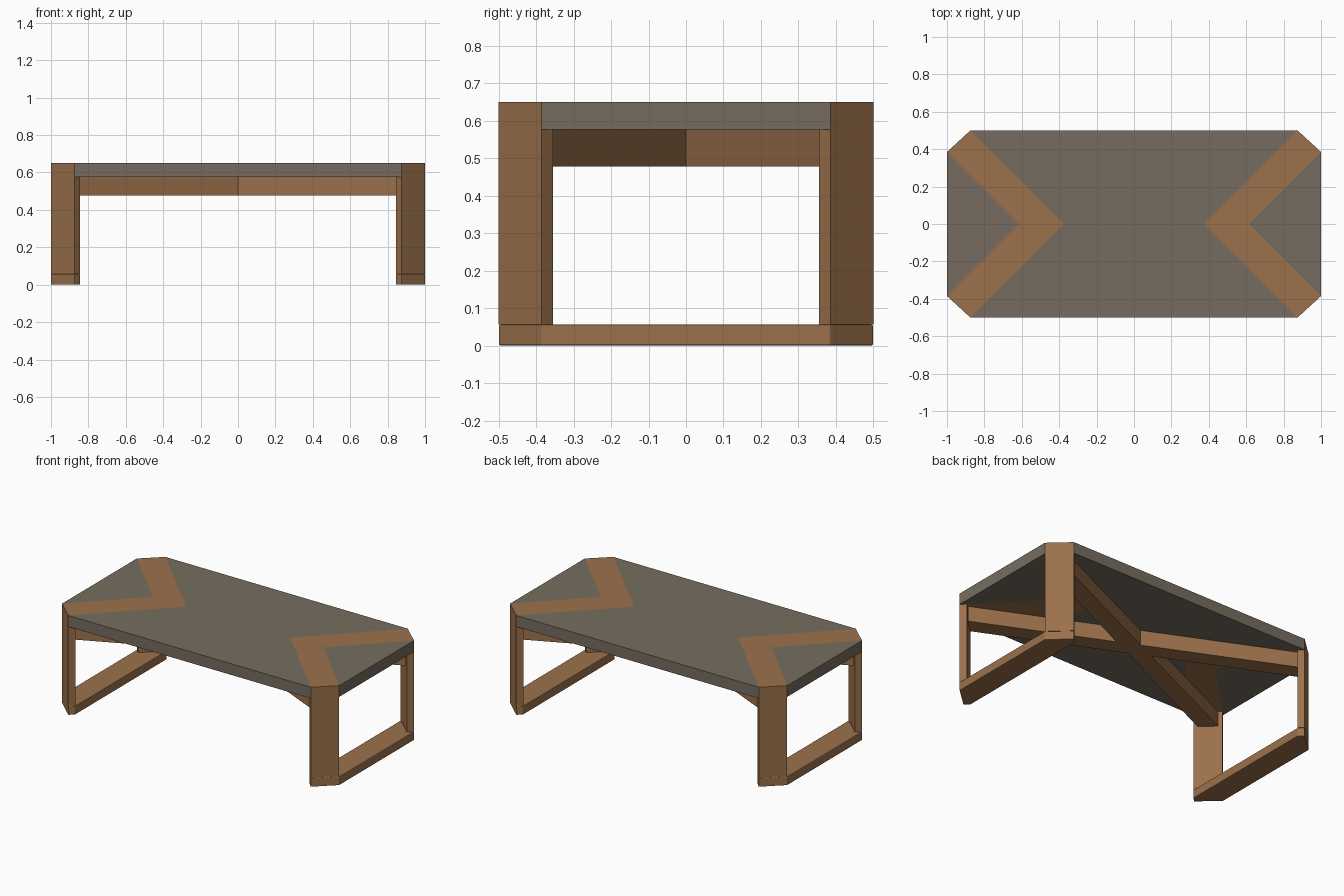
import bpy, bmesh, math

cube = bpy.data.objects.get("Cube")
if cube:
    bpy.data.objects.remove(cube, do_unlink=True)


def make_material(name, rgb):
    mat = bpy.data.materials.new(name)
    mat.use_nodes = True
    color = (*rgb, 1.0)
    mat.diffuse_color = color
    mat.node_tree.nodes["Principled BSDF"].inputs["Base Color"].default_value = color
    return mat


wood = make_material("warm wood", (0.33, 0.165, 0.071))
slate = make_material("grey slate", (0.18, 0.152, 0.115))


def prism(name, outline, z0, z1, mat, bevel=0.0):
    """Extrude a plan outline from z0 to z1."""
    bm = bmesh.new()
    base = bm.faces.new([bm.verts.new((x, y, z0)) for x, y in outline])
    up = bmesh.ops.extrude_face_region(bm, geom=[base])["geom"]
    top_verts = [g for g in up if isinstance(g, bmesh.types.BMVert)]
    bmesh.ops.translate(bm, verts=top_verts, vec=(0, 0, z1 - z0))
    bmesh.ops.recalc_face_normals(bm, faces=bm.faces)
    mesh = bpy.data.meshes.new(name)
    bm.to_mesh(mesh)
    bm.free()
    mesh.materials.append(mat)
    obj = bpy.data.objects.new(name, mesh)
    bpy.context.collection.objects.link(obj)
    if bevel:
        mod = obj.modifiers.new("soft edges", "BEVEL")
        mod.width = bevel
        mod.segments = 2
    return obj


def flip(points, sx, sy):
    return [(x * sx, y * sy) for x, y in points]


# Main dimensions
W, D, H = 1.0, 0.5, 0.65          # half length, half depth, height
CX, CY = 0.875, 0.385             # where the cut corners begin
T = 0.03                          # leg board thickness along x and y
FOOT, UNDER, BRACE = 0.056, 0.577, 0.478
OUT_TIP, IN_TIP = W - CY, CX - D  # chevron points on the long axis

# Table top: centre panel, end wedges and flush chevron inlays
panel = [(CX, D), (IN_TIP, 0), (CX, -D)]
prism("top_panel", panel + flip(panel, -1, -1), UNDER, H, slate)
wedge = [(W, CY), (OUT_TIP, 0), (W, -CY)]
chevron = [(CX, D), (IN_TIP, 0), (CX, -D), (W, -CY), (OUT_TIP, 0), (W, CY)]
foot = [(CX - T, D - T), (CX, D), (W, CY), (W, -CY), (CX, -D), (CX - T, T - D)]
leg = [(CX, D), (W, CY), (W - T, CY - T), (CX - T, D - T)]

for sx, side in ((1, "left"), (-1, "right")):
    prism("top_wedge_" + side, flip(wedge, sx, 1), UNDER, H, slate)
    prism("chevron_inlay_" + side, flip(chevron, sx, 1), UNDER, H, wood)
    # Floor runner joining the two legs of this end
    prism("floor_runner_" + side, flip(foot, sx, 1), 0, FOOT, wood, 0.004)
    for sy, end in ((-1, "front"), (1, "back")):
        prism(f"leg_{end}_{side}", flip(leg, sx, sy), FOOT, UNDER, wood)

# Crossed brace under the top, each arm ending on the inner face of a leg
half = 0.055
mid_x, mid_y = (CX + W) / 2 - T, (CY + D) / 2 - T
angle = math.atan2(mid_y, mid_x)
s, c = math.sin(angle), math.cos(angle)
reach = mid_x + mid_y


def arm_end(offset):
    px, py = offset * s, -offset * c
    t = (reach - px - py) / (s + c)
    return (px + t * c, py + t * s)


arm = [(half / s, 0), arm_end(half), arm_end(-half), (0, half / c)]
cross = (arm + flip(arm[1:3][::-1], -1, 1) + [(-half / s, 0)]
         + flip(arm[1:3], -1, -1) + [(0, -half / c)]
         + flip(arm[1:3][::-1], 1, -1))
prism("cross_brace", cross, BRACE, UNDER, wood)
